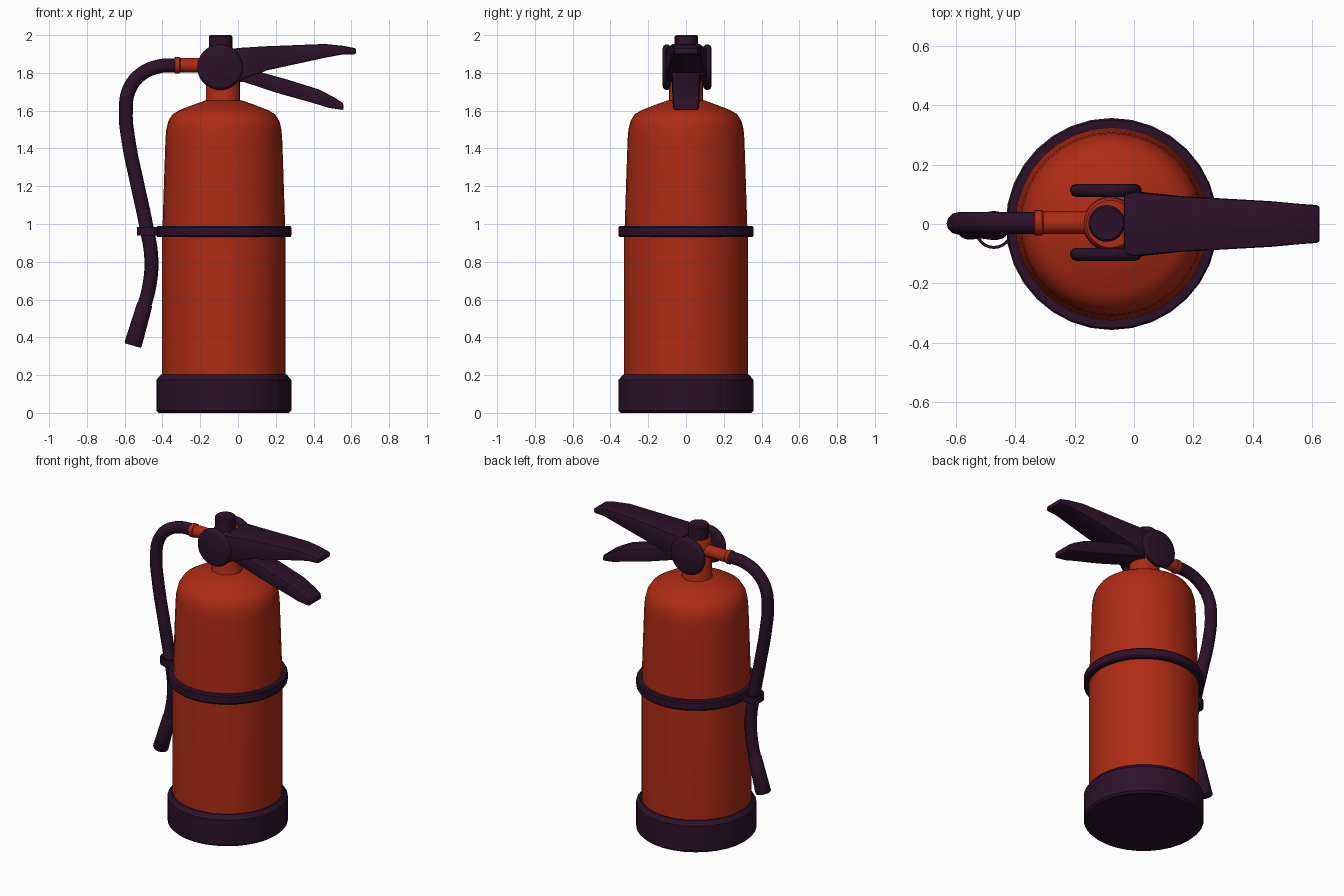
import bpy, bmesh, math
from mathutils import Vector, Matrix

if "Cube" in bpy.data.objects:
    bpy.data.objects.remove(bpy.data.objects["Cube"])

AX = -0.075  # x of the bottle axis


def material(name, rgb):
    m = bpy.data.materials.new(name)
    m.diffuse_color = (*rgb, 1)
    m.use_nodes = True
    m.node_tree.nodes["Principled BSDF"].inputs["Base Color"].default_value = m.diffuse_color
    return m


RED = material("red paint", (0.42, 0.024, 0.007))
DARK = material("dark plastic", (0.025, 0.006, 0.023))


def finish(name, bm, mat, loc=(0, 0, 0), direction=None, angle=35):
    bmesh.ops.recalc_face_normals(bm, faces=bm.faces[:])
    me = bpy.data.meshes.new(name)
    bm.to_mesh(me)
    bm.free()
    me.materials.append(mat)
    ob = bpy.data.objects.new(name, me)
    bpy.context.collection.objects.link(ob)
    ob.location = loc
    if direction is not None:
        ob.rotation_euler = Vector(direction).to_track_quat('Z', 'Y').to_euler()
    bpy.ops.object.select_all(action='DESELECT')
    ob.select_set(True)
    bpy.context.view_layer.objects.active = ob
    bpy.ops.object.shade_smooth_by_angle(angle=math.radians(angle))
    return ob


def lathe(name, profile, mat, loc, direction=None, n=32, closed=False):
    """Spin (radius, height) points about z; open profiles get flat caps."""
    bm = bmesh.new()
    rings = [[bm.verts.new((r * math.cos(2 * math.pi * i / n),
                            r * math.sin(2 * math.pi * i / n), z)) for i in range(n)]
             for r, z in profile]
    pairs = list(zip(rings, rings[1:]))
    if closed:
        pairs.append((rings[-1], rings[0]))
    else:
        bm.faces.new(rings[0])
        bm.faces.new(rings[-1])
    for a, b in pairs:
        for i in range(n):
            j = (i + 1) % n
            bm.faces.new((a[i], a[j], b[j], b[i]))
    return finish(name, bm, mat, loc, direction)


def lever(name, stations, mat):
    """Tapered bar from (x_top, z_top, x_bottom, z_bottom, half width) stations."""
    bm = bmesh.new()
    rings = []
    for xt, zt, xb, zb, w in stations:
        rings.append([bm.verts.new(p) for p in
                      ((xt, -w, zt), (xt, w, zt), (xb, w, zb), (xb, -w, zb))])
    bm.faces.new(rings[0])
    bm.faces.new(rings[-1])
    for a, b in zip(rings, rings[1:]):
        for i in range(4):
            j = (i + 1) % 4
            bm.faces.new((a[i], a[j], b[j], b[i]))
    bmesh.ops.recalc_face_normals(bm, faces=bm.faces[:])
    sharp = [e for e in bm.edges if e.calc_face_angle(0) > 0.7]
    bmesh.ops.bevel(bm, geom=sharp, offset=0.009, segments=2, profile=0.5, affect='EDGES')
    return finish(name, bm, mat)


# bottle with shoulder
lathe("bottle", [(0.327, 0.1), (0.327, 0.94), (0.324, 1.0), (0.316, 1.25), (0.309, 1.45),
                 (0.305, 1.50), (0.294, 1.545), (0.272, 1.58), (0.235, 1.603),
                 (0.165, 1.630), (0.095, 1.655)], RED, (AX, 0, 0))

# plastic foot
lathe("base", [(0.345, 0), (0.357, 0.012), (0.357, 0.175), (0.334, 0.202), (0.32, 0.202)],
      DARK, (AX, 0, 0))

# strap around the bottle
lathe("strap", [(0.31, 0.93), (0.351, 0.93), (0.357, 0.938), (0.357, 0.982), (0.351, 0.99),
                (0.31, 0.99)], DARK, (AX, 0, 0), closed=True)

# clip loop holding the hose
lathe("hose_clip", [(0.054, -0.022), (0.064, -0.022), (0.064, 0.022), (0.054, 0.022)],
      DARK, (-0.472, -0.02, 0.962), n=24, closed=True)

# neck and valve core
lathe("neck", [(0.098, 1.64), (0.09, 1.66), (0.09, 1.90), (0.08, 1.915)],
      RED, (-0.08, 0, 0), n=24)

# round valve side plates
for side, y in (("front", -0.102), ("back", 0.113)):
    lathe("valve_plate_" + side,
          [(0.100, -0.022), (0.112, -0.018), (0.119, -0.009), (0.121, 0),
           (0.119, 0.009), (0.112, 0.018), (0.100, 0.022)],
          DARK, (-0.095, y, 1.83), (0, 1, 0))

# top knob
lathe("knob", [(0.062, 1.89), (0.062, 1.992), (0.055, 2.0)], DARK, (-0.092, 0.002, 0), n=24)

# outlet with collar lip
lathe("outlet", [(0.038, 0), (0.038, 0.20), (0.043, 0.205), (0.043, 0.228), (0.038, 0.232)],
      RED, (-0.105, 0.004, 1.84), (-1, 0, 0), n=20)

# squeeze lever and carrying handle
lever("squeeze_lever", [(-0.035, 1.925, 0.0, 1.75, 0.10), (0.0, 1.932, 0.03, 1.77, 0.108),
                        (0.15, 1.941, 0.16, 1.815, 0.094), (0.46, 1.953, 0.46, 1.880, 0.077),
                        (0.56, 1.943, 0.55, 1.897, 0.068), (0.625, 1.930, 0.625, 1.898, 0.063)], DARK)
lever("carry_handle", [(-0.02, 1.835, -0.03, 1.755, 0.075), (0.08, 1.815, 0.03, 1.752, 0.075),
                       (0.27, 1.762, 0.22, 1.690, 0.073), (0.43, 1.712, 0.40, 1.640, 0.071),
                       (0.51, 1.670, 0.48, 1.615, 0.069), (0.557, 1.640, 0.56, 1.603, 0.066)], DARK)

# hose swept along a smooth curve
path = [(-0.32, 0.004, 1.84), (-0.41, 0.004, 1.836), (-0.51, 0.004, 1.795),
        (-0.575, 0.004, 1.715), (-0.594, 0.002, 1.60), (-0.578, 0, 1.43),
        (-0.535, -0.008, 1.22), (-0.484, -0.016, 0.98), (-0.459, -0.016, 0.82),
        (-0.468, -0.012, 0.68), (-0.51, -0.005, 0.52)]
cu = bpy.data.curves.new("hose_path", 'CURVE')
cu.dimensions = '3D'
cu.bevel_depth = 0.037
cu.bevel_resolution = 4
cu.resolution_u = 6
cu.use_fill_caps = True
sp = cu.splines.new('BEZIER')
sp.bezier_points.add(len(path) - 1)
for bp, co in zip(sp.bezier_points, path):
    bp.co = co
    bp.handle_left_type = bp.handle_right_type = 'AUTO'
cu.materials.append(DARK)
hose = bpy.data.objects.new("hose", cu)
bpy.context.collection.objects.link(hose)
bpy.ops.object.select_all(action='DESELECT')
hose.select_set(True)
bpy.context.view_layer.objects.active = hose
bpy.ops.object.convert(target='MESH')
bpy.ops.object.shade_smooth_by_angle(angle=math.radians(40))

# discharge nozzle on the hose end
lathe("nozzle", [(0.036, 0), (0.041, 0.008), (0.047, 0.225), (0.043, 0.233)], DARK,
      (-0.492, -0.006, 0.58), (-0.065, 0, -0.223), n=20)
